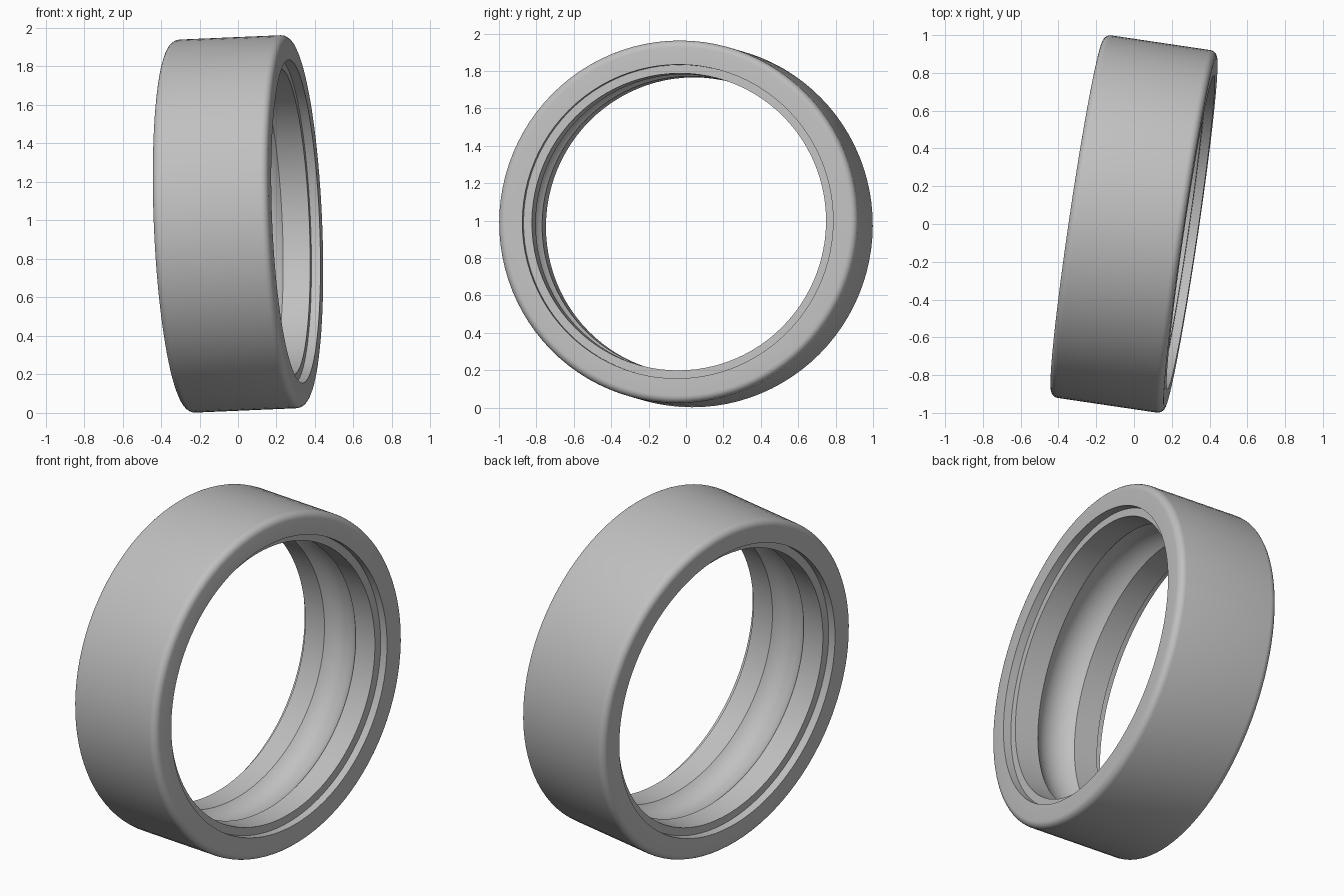
import bpy, bmesh, math
from mathutils import Vector, Matrix

cube = bpy.data.objects.get("Cube")
if cube:
    bpy.data.objects.remove(cube, do_unlink=True)

OUTER, BORE, LIP = 0.97, 0.795, 0.84      # radii
HALF, SEAT, RACE = 0.304, 0.257, 0.115    # half widths along the axis
FILLET, DEPTH = 0.038, 0.05
SEGMENTS = 96

steel = bpy.data.materials.new("steel grey")
colour = (0.53, 0.53, 0.53, 1)
steel.use_nodes = True
steel.diffuse_color = colour
steel.node_tree.nodes["Principled BSDF"].inputs["Base Color"].default_value = colour


def half_profile():
    """Cross-section (radius, axial) from the race centre to the outer middle."""
    pts = []
    # ball groove arc
    arc_r = (RACE ** 2 + DEPTH ** 2) / (2 * DEPTH)
    sweep = math.asin(RACE / arc_r)
    for i in range(9):
        t = sweep * i / 8
        pts.append((BORE + DEPTH - arc_r * (1 - math.cos(t)), arc_r * math.sin(t)))
    # bore land, seal step and side face
    pts += [(BORE, SEAT), (LIP, SEAT), (LIP, HALF)]
    # rounded outer corner
    for i in range(7):
        t = math.pi / 2 * (1 - i / 6)
        pts.append((OUTER - FILLET * (1 - math.cos(t)),
                    HALF - FILLET * (1 - math.sin(t))))
    return pts


# Mirror the half section into a closed loop and revolve it
half = half_profile()
loop = half + [(r, -a) for r, a in reversed(half[1:])]
bm = bmesh.new()
rings = []
for s in range(SEGMENTS):
    ang = 2 * math.pi * s / SEGMENTS
    rings.append([bm.verts.new((r * math.cos(ang), r * math.sin(ang), a))
                  for r, a in loop])
for s, ring in enumerate(rings):
    nxt = rings[(s + 1) % SEGMENTS]
    for i in range(len(loop)):
        j = (i + 1) % len(loop)
        bm.faces.new((ring[i], ring[j], nxt[j], nxt[i]))
bmesh.ops.recalc_face_normals(bm, faces=bm.faces)

# Stand the ring up with its slightly skewed axis
axis = Vector((1, -0.148, 0.043)).normalized()
turn = axis.to_track_quat('Z', 'Y').to_matrix().to_4x4()
bm.transform(Matrix.Translation((0, 0, 0.982)) @ turn)

mesh = bpy.data.meshes.new("bearing_outer_ring")
bm.to_mesh(mesh)
bm.free()
mesh.materials.append(steel)
ring_obj = bpy.data.objects.new("bearing_outer_ring", mesh)
bpy.context.scene.collection.objects.link(ring_obj)

# Smooth surfaces with crisp edges at the steps
bpy.ops.object.select_all(action='DESELECT')
ring_obj.select_set(True)
bpy.context.view_layer.objects.active = ring_obj
bpy.ops.object.shade_smooth_by_angle(angle=math.radians(30))
